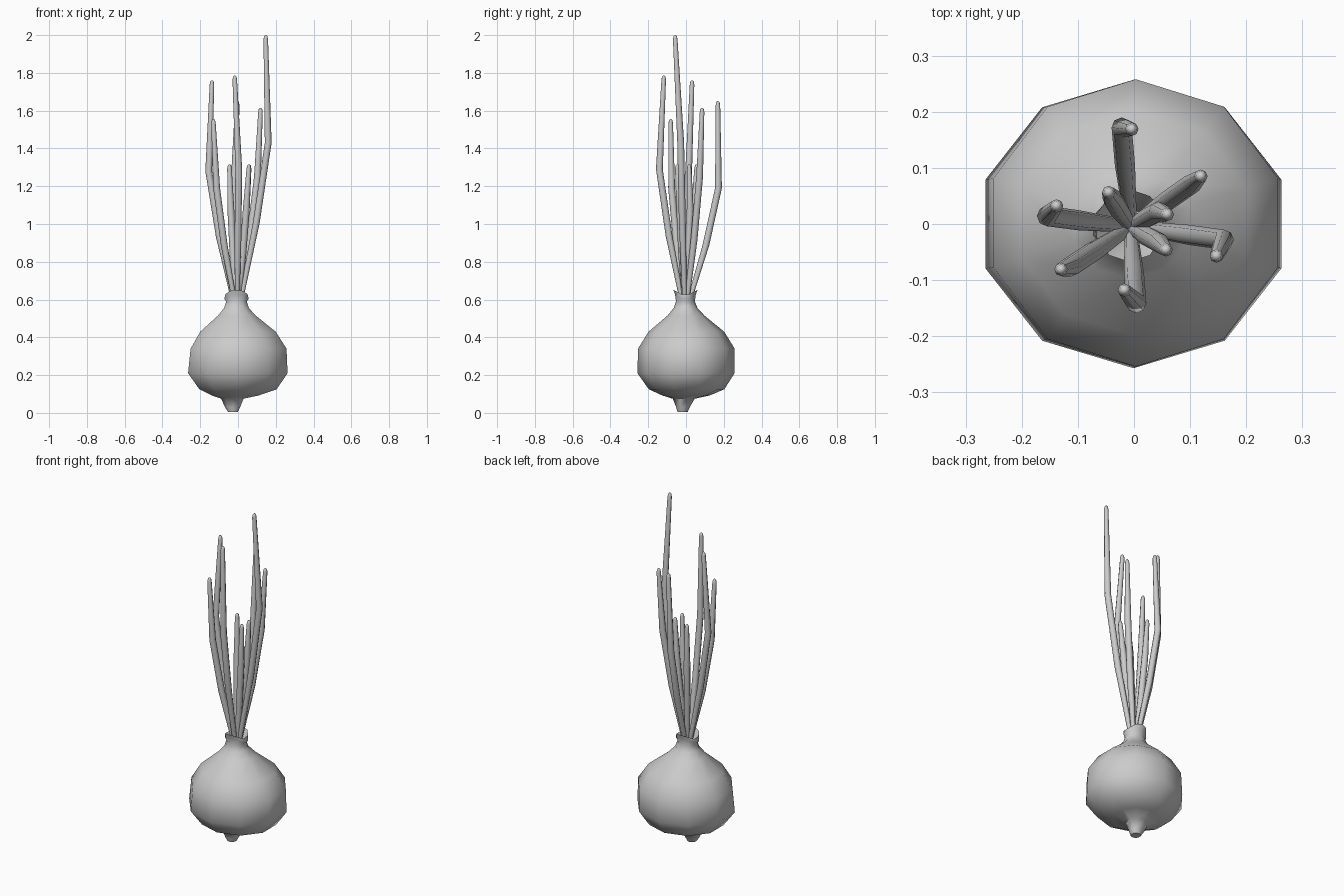
import bpy, bmesh, math
from mathutils import Vector


def loft(name, rings, sides, phase=0.0, dip_from=None, dip=0.035):
    """Skin a stack of horizontal rings (x, y, z, rx, ry) and cap both ends."""
    bm = bmesh.new()
    loops = []
    for x, y, z, rx, ry in rings:
        loop = []
        for k in range(sides):
            a = phase + 2 * math.pi * k / sides
            drop = dip * (1 - abs(math.sin(a))) if dip_from and z >= dip_from else 0
            loop.append(bm.verts.new((x + rx * math.cos(a), y + ry * math.sin(a), z - drop)))
        loops.append(loop)
    for lo, hi in zip(loops, loops[1:]):
        for k in range(sides):
            j = (k + 1) % sides
            bm.faces.new((lo[k], lo[j], hi[j], hi[k]))
    bm.faces.new(loops[0][::-1])
    bm.faces.new(loops[-1])
    mesh = bpy.data.meshes.new(name)
    bm.to_mesh(mesh)
    bm.free()
    obj = bpy.data.objects.new(name, mesh)
    bpy.context.collection.objects.link(obj)
    bpy.context.view_layer.objects.active = obj
    obj.select_set(True)
    bpy.ops.object.shade_smooth_by_angle(angle=math.radians(55))
    obj.select_set(False)
    return obj


# Bulb with root stub, neck and a flared, dipped collar that is hollow inside
bulb = [
    (-0.027, -0.018, 0.005, 0.027, 0.027),
    (-0.029, -0.016, 0.03, 0.042, 0.036),
    (-0.03, -0.012, 0.075, 0.062, 0.058),
    (-0.015, 0.0, 0.092, 0.13, 0.125),
    (0.0, 0.003, 0.125, 0.215, 0.2),
    (-0.001, 0.0, 0.21, 0.277, 0.257),
    (0.003, 0.002, 0.34, 0.267, 0.256),
    (0.0, 0.002, 0.43, 0.21, 0.2),
    (-0.006, 0.0, 0.515, 0.105, 0.098),
    (-0.008, -0.002, 0.555, 0.069, 0.063),
    (-0.008, -0.003, 0.59, 0.057, 0.05),
    (-0.008, -0.003, 0.627, 0.068, 0.055),
    (-0.008, -0.003, 0.652, 0.062, 0.065),
    (-0.008, -0.003, 0.62, 0.045, 0.045),
    (-0.008, -0.003, 0.58, 0.03, 0.03),
]
loft("bulb", bulb, 10, math.pi / 2, dip_from=0.615)

# Leaves: upper bend point and tip point of each
leaves = [
    ((0.160, -0.028, 1.43), (0.147, -0.057, 2.00)),
    ((0.103, 0.072, 1.25), (0.119, 0.085, 1.615)),
    ((-0.022, 0.172, 1.19), (-0.004, 0.169, 1.65)),
    ((-0.155, 0.014, 1.28), (-0.138, 0.032, 1.76)),
    ((-0.113, -0.076, 1.19), (-0.130, -0.081, 1.555)),
    ((0.004, -0.141, 1.29), (-0.017, -0.118, 1.785)),
    ((-0.038, 0.045, 1.08), (-0.045, 0.056, 1.315)),
    ((0.044, 0.022, 1.08), (0.059, 0.017, 1.315)),
    ((0.044, -0.033, 1.08), (0.057, -0.046, 1.315)),
]
base_centre = Vector((-0.005, -0.004, 0.58))
for i, (bend, tip) in enumerate(leaves):
    bend, tip = Vector(bend), Vector(tip)
    out = Vector((bend.x, bend.y, 0))
    base = base_centre + out * 0.1
    mid = base.lerp(bend, 0.5) + out * 0.07
    path = [(base, 0.012), (mid, 0.018), (bend, 0.018),
            (tip - Vector((0, 0, 0.022)), 0.012),
            (tip - Vector((0, 0, 0.006)), 0.009), (tip, 0.004)]
    loft(f"leaf_{i + 1}", [(p.x, p.y, p.z, r, r) for p, r in path], 8)
